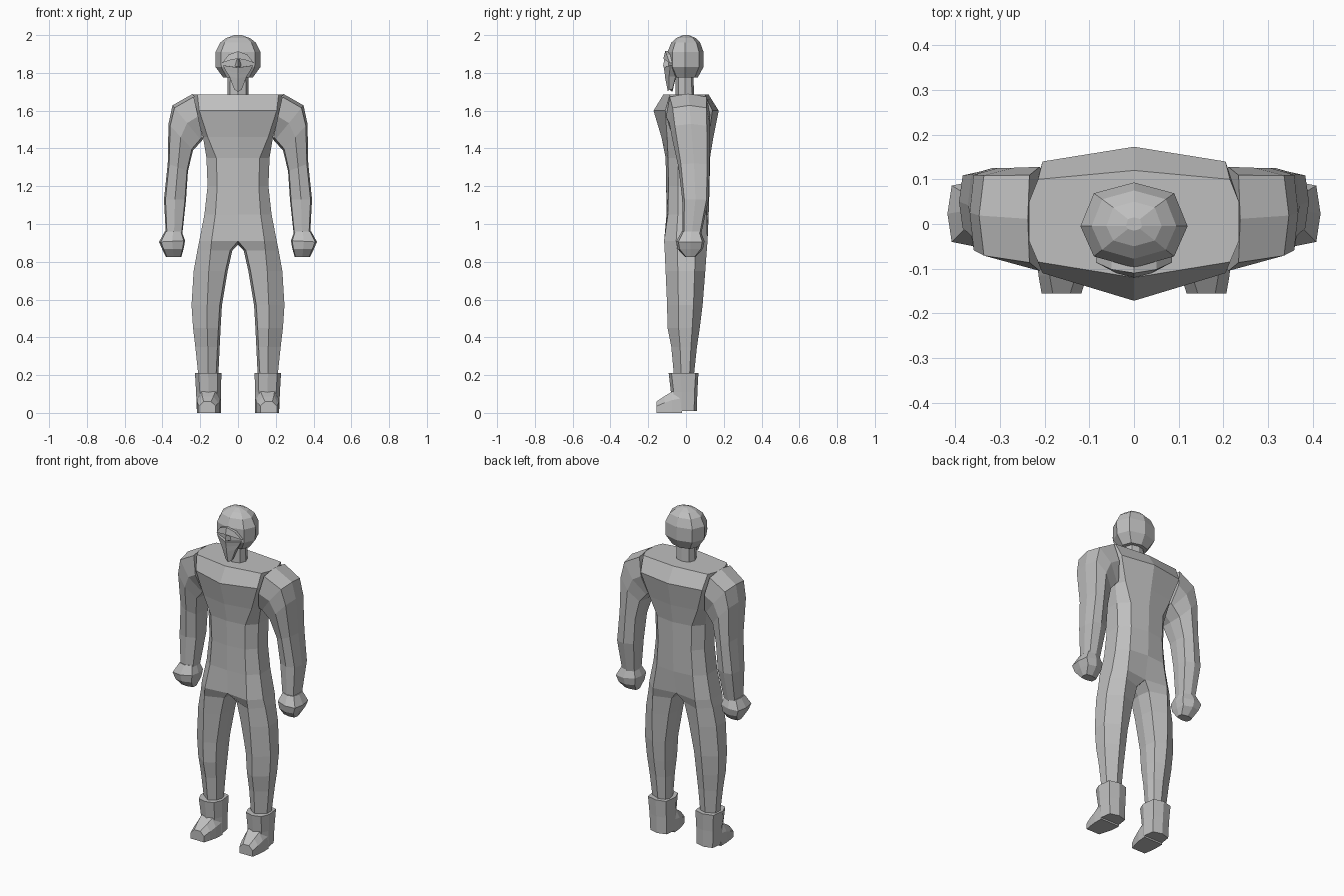
import bpy
import bmesh
from mathutils import Vector

grey = bpy.data.materials.new("plain grey")
grey.diffuse_color = (0.52, 0.52, 0.52, 1)


def add_loft(bm, rings, caps=(True, True)):
    """Skin a list of equal-length point rings with quads."""
    vs = [[bm.verts.new(Vector(p)) for p in ring] for ring in rings]
    n = len(vs[0])
    for a, b in zip(vs, vs[1:]):
        for i in range(n):
            j = (i + 1) % n
            bm.faces.new((a[i], a[j], b[j], b[i]))
    if caps[0]:
        bm.faces.new(vs[0][::-1])
    if caps[1]:
        bm.faces.new(vs[-1])


def finish(name, bm):
    bmesh.ops.remove_doubles(bm, verts=bm.verts, dist=0.0005)
    bmesh.ops.recalc_face_normals(bm, faces=bm.faces)
    mesh = bpy.data.meshes.new(name)
    bm.to_mesh(mesh)
    bm.free()
    mesh.materials.append(grey)
    ob = bpy.data.objects.new(name, mesh)
    bpy.context.collection.objects.link(ob)
    return ob


def loft(name, rings):
    bm = bmesh.new()
    add_loft(bm, rings)
    return finish(name, bm)


def pair(name, rings):
    """Left and right copies of a loft."""
    loft("right_" + name, rings)
    loft("left_" + name, [[(-x, y, z) for x, y, z in r] for r in rings])


def mirror_ring(half):
    """Close a half ring that starts and ends on x = 0."""
    return half + [(-x, y, z) for x, y, z in half[-2:0:-1]]


# Body: torso rings (z, half width, corner x, front y, front corner y, back y, back corner y)
torso = [
    (1.685, 0.235, 0.215, -0.120, -0.085, 0.120, 0.100),
    (1.600, 0.225, 0.205, -0.172, -0.110, 0.173, 0.140),
    (1.460, 0.185, 0.160, -0.130, -0.100, 0.145, 0.120),
    (1.350, 0.167, 0.115, -0.108, -0.095, 0.127, 0.110),
    (1.200, 0.161, 0.110, -0.105, -0.092, 0.125, 0.108),
    (1.050, 0.178, 0.120, -0.103, -0.096, 0.120, 0.108),
    (0.910, 0.205, 0.140, -0.100, -0.116, 0.095, 0.114),
]
halves = []
for z, w, cx, yf, yfc, yb, ybc in torso:
    halves.append([(0, yf, z), (cx, yfc, z), (w, yfc * 0.45, z),
                   (w, ybc * 0.5, z), (cx, ybc, z), (0, yb, z)])
bm = bmesh.new()
add_loft(bm, [mirror_ring(h) for h in halves], (True, False))

# Legs grow out of each half of the last torso ring
legs = [  # z, inner x, outer x, ridge x, front y, back y
    (0.860, 0.030, 0.215, 0.145, -0.113, 0.110),
    (0.750, 0.055, 0.235, 0.155, -0.108, 0.102),
    (0.570, 0.085, 0.246, 0.163, -0.100, 0.088),
    (0.450, 0.092, 0.238, 0.163, -0.098, 0.073),
    (0.350, 0.097, 0.226, 0.160, -0.078, 0.058),
    (0.180, 0.105, 0.208, 0.157, -0.062, 0.040),
]
leg_rings = [halves[-1] + [(0, 0, 0.89)]]
for z, xi, xo, xr, yf, yb in legs:
    xf = xi + 0.012
    leg_rings.append([(xf, yf * 0.65, z), (xr, yf, z), (xo, yf * 0.4, z),
                      (xo, yb * 0.45, z), (xr, yb, z), (xf, yb * 0.7, z), (xi, 0, z)])
for s in (1, -1):
    add_loft(bm, [[(s * x, y, z) for x, y, z in r] for r in leg_rings], (False, True))
finish("body", bm)


# Arms and fists: eight-sided rings (outer x, outer z, inner x, inner z, front y, back y)
SECTION = [(0.93, 0.08), (1, 0.5), (0.93, 0.92), (0.5, 1),
           (0.05, 0.85), (0, 0.5), (0.05, 0.15), (0.5, 0)]


def limb(rows):
    return [[(xi + u * (xo - xi), y0 + v * (y1 - y0), zi + u * (zo - zi))
             for u, v in SECTION] for xo, zo, xi, zi, y0, y1 in rows]


pair("arm", limb([
    (0.238, 1.690, 0.185, 1.450, -0.105, 0.128),
    (0.347, 1.628, 0.192, 1.440, -0.088, 0.126),
    (0.368, 1.530, 0.238, 1.390, -0.075, 0.126),
    (0.372, 1.320, 0.265, 1.280, -0.040, 0.125),
    (0.392, 1.130, 0.275, 1.130, -0.020, 0.120),
    (0.382, 0.945, 0.295, 0.945, -0.018, 0.080)]))
pair("fist", limb([
    (0.388, 0.960, 0.298, 0.960, -0.022, 0.078),
    (0.418, 0.905, 0.280, 0.912, -0.052, 0.098),
    (0.402, 0.868, 0.288, 0.868, -0.045, 0.090),
    (0.382, 0.826, 0.300, 0.826, -0.005, 0.050)]))

# Boots: cuffed shaft plus a sloping toe
shaft = []
for z, x0, x1, y0, y1 in [(0.212, 0.088, 0.228, -0.092, 0.066),
                          (0.110, 0.090, 0.222, -0.080, 0.060),
                          (0.010, 0.090, 0.218, -0.080, 0.058)]:
    xm = (x0 + x1) / 2
    shaft.append([(x0 + 0.02, y0 + 0.015, z), (xm, y0, z), (x1 - 0.02, y0 + 0.015, z),
                  (x1, y0 * 0.3, z), (x1 - 0.01, y1 - 0.015, z), (xm, y1, z),
                  (x0 + 0.01, y1 - 0.015, z), (x0, y0 * 0.3, z)])
pair("boot_shaft", shaft)
toe = []
for y, x0, x1, h in [(-0.02, 0.091, 0.218, 0.130), (-0.075, 0.095, 0.218, 0.112),
                     (-0.115, 0.105, 0.214, 0.088), (-0.156, 0.118, 0.207, 0.060)]:
    toe.append([(x0, y, 0), (x1, y, 0), (x1, y, h * 0.6), (x1 - 0.025, y, h),
                (x0 + 0.025, y, h), (x0, y, h * 0.6)])
pair("boot_toe", toe)


# Neck and head: rings (z, half width, front y, back y)
def round_ring(z, w, yf, yb):
    return mirror_ring([(0, yf, z), (w * 0.75, yf * 0.74, z), (w, -0.005, z),
                        (w * 0.75, yb * 0.74, z), (0, yb, z)])


loft("neck", [round_ring(1.80, 0.054, -0.055, 0.040),
              round_ring(1.67, 0.056, -0.055, 0.042)])
loft("head", [round_ring(*r) for r in [
    (2.000, 0.018, -0.015, 0.015),
    (1.985, 0.062, -0.050, 0.050),
    (1.960, 0.095, -0.078, 0.075),
    (1.910, 0.120, -0.098, 0.093),
    (1.830, 0.118, -0.096, 0.092),
    (1.775, 0.078, -0.065, 0.062)]])

# Face mask with a pointed beard: rings (z, half width, front y, side y, back y)
loft("face_mask", [
    mirror_ring([(0, yf, z), (w, ys, z + 0.012), (w * 0.9, yb, z + 0.012), (0, yb, z)])
    for z, w, yf, ys, yb in [(1.828, 0.080, -0.118, -0.085, -0.050),
                             (1.800, 0.066, -0.113, -0.086, -0.050),
                             (1.770, 0.046, -0.110, -0.090, -0.055),
                             (1.700, 0.020, -0.096, -0.090, -0.072)]])

# Arched brows and a small nose
brow = [(0, -0.110, 1.915), (0.050, -0.102, 1.896), (0.085, -0.086, 1.852),
        (0.040, -0.110, 1.868), (0, -0.120, 1.875)]
pair("brow", [brow, [(x, y + 0.04, z) for x, y, z in brow]])
loft("nose", [mirror_ring([(0, -0.112, 1.885), (0.008, -0.085, 1.885), (0, -0.08, 1.885)]),
              mirror_ring([(0, -0.122, 1.835), (0.020, -0.085, 1.835), (0, -0.08, 1.835)])])
